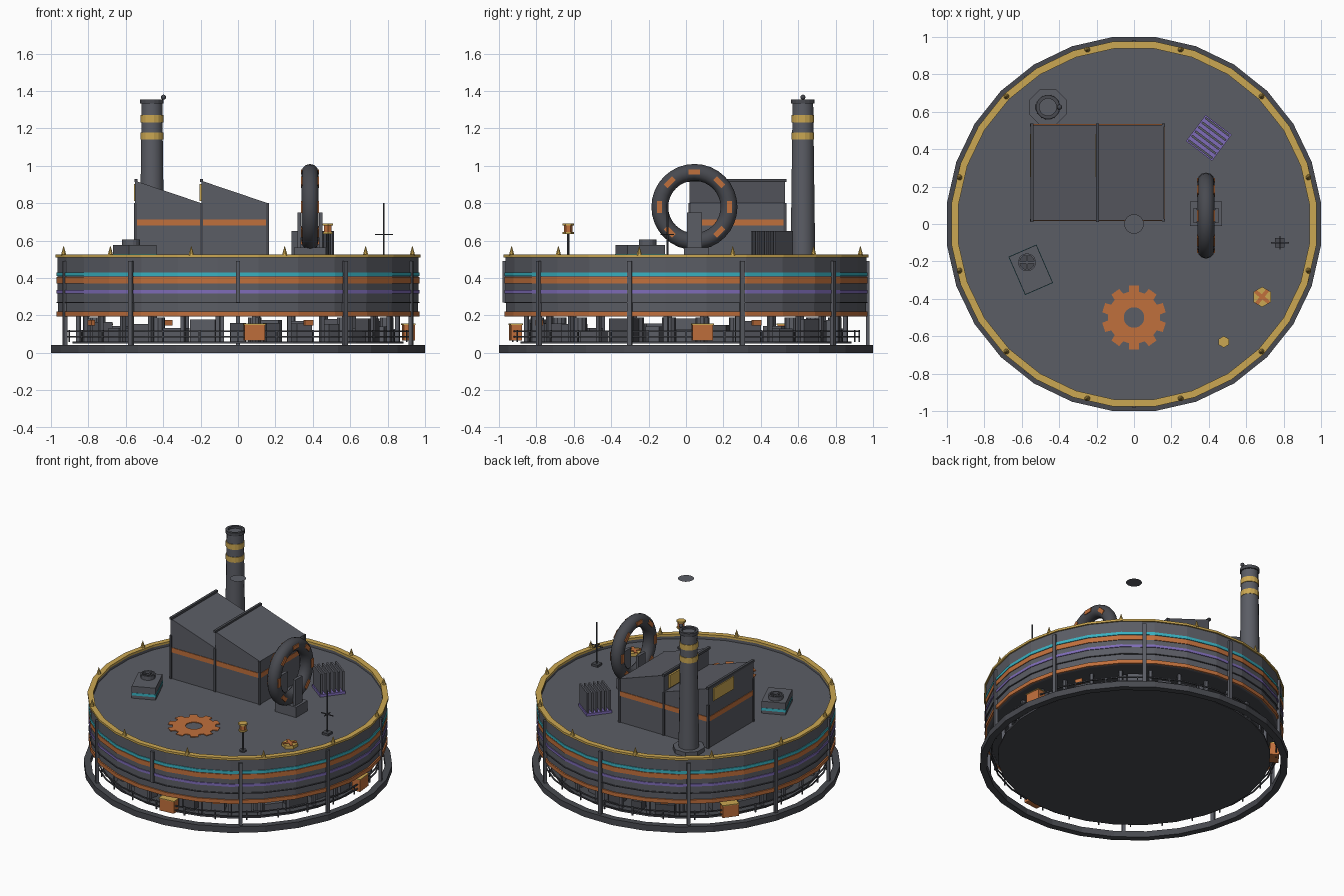
import bpy, bmesh, random
from math import sin, cos, pi, radians
from mathutils import Matrix, Vector

if "Cube" in bpy.data.objects:
    bpy.data.objects.remove(bpy.data.objects["Cube"])
random.seed(4)


def material(name, rgb):
    m = bpy.data.materials.new(name)
    m.use_nodes = True
    m.diffuse_color = (*rgb, 1)
    m.node_tree.nodes["Principled BSDF"].inputs["Base Color"].default_value = (*rgb, 1)
    return m


GREY = material("slate grey", (0.105, 0.11, 0.13))
DARK = material("dark steel", (0.065, 0.068, 0.08))
GOLD = material("brass yellow", (0.60, 0.39, 0.085))
ORANGE = material("copper orange", (0.53, 0.16, 0.045))
CYAN = material("cyan", (0.04, 0.44, 0.53))
PURPLE = material("violet", (0.21, 0.15, 0.48))


def finish(bm, name, mat, smooth=False):
    bmesh.ops.recalc_face_normals(bm, faces=bm.faces)
    me = bpy.data.meshes.new(name)
    bm.to_mesh(me)
    bm.free()
    me.materials.append(mat)
    ob = bpy.data.objects.new(name, me)
    bpy.context.collection.objects.link(ob)
    if smooth:
        for o in bpy.context.selected_objects:
            o.select_set(False)
        ob.select_set(True)
        bpy.context.view_layer.objects.active = ob
        bpy.ops.object.shade_smooth_by_angle(angle=radians(40))
    return ob


def box(name, mat, loc, size, turn=0, rot=None):
    bm = bmesh.new()
    bmesh.ops.create_cube(bm, size=1)
    m = rot or Matrix.Rotation(turn, 4, 'Z')
    bm.transform(Matrix.Translation(loc) @ m @ Matrix.Diagonal((*size, 1)))
    return finish(bm, name, mat)


def lathe(name, mat, profile, n=28, at=(0, 0), smooth=False):
    """Revolve a closed (radius, z) loop; radius is measured to the flats."""
    bm = bmesh.new()
    k = 1 / cos(pi / n)
    rings = []
    for i in range(n):
        a = (i + 0.5) * 2 * pi / n
        rings.append([bm.verts.new((at[0] + r * k * cos(a), at[1] + r * k * sin(a), z))
                      for r, z in profile])
    for i in range(n):
        p, q = rings[i], rings[(i + 1) % n]
        for j in range(len(profile)):
            l = (j + 1) % len(profile)
            if profile[j][0] or profile[l][0]:
                bm.faces.new((p[j], q[j], q[l], p[l]))
    bmesh.ops.remove_doubles(bm, verts=bm.verts, dist=1e-5)
    return finish(bm, name, mat, smooth)


def band(name, mat, r0, r1, z0, z1, **kw):
    return lathe(name, mat, [(r0, z0), (r1, z0), (r1, z1), (r0, z1)], **kw)


def disc(name, mat, r, z0, z1, **kw):
    return band(name, mat, 0, r, z0, z1, **kw)


def polar(r, a, z):
    return (r * cos(a), r * sin(a), z)


# Base ring, floor and drum
band("base_ring", DARK, 0.955, 1.0, 0, 0.043)
disc("lower_floor", DARK, 0.885, 0.05, 0.062)
disc("drum_underside", DARK, 0.95, 0.2, 0.212)
band("drum_lower_wall", GREY, 0.94, 0.962, 0.198, 0.27)
band("drum_upper_wall", GREY, 0.94, 0.966, 0.268, 0.512)
disc("deck", GREY, 0.945, 0.47, 0.49)
band("rim", GOLD, 0.938, 0.976, 0.51, 0.525)
for name, mat, z0, z1 in (("cyan_stripe", CYAN, 0.41, 0.43), ("orange_stripe", ORANGE, 0.372, 0.405),
                          ("violet_stripe", PURPLE, 0.318, 0.336), ("bottom_stripe", ORANGE, 0.195, 0.222),
                          ("wall_seam", DARK, 0.266, 0.273)):
    band(name, mat, 0.96, 0.971, z0, z1)

# Rim spikes and outer posts
for i in range(12):
    x, y, _ = polar(0.965, radians(15 + 30 * i), 0)
    lathe("rim_spike", GOLD, [(0, 0.52), (0.015, 0.52), (0.007, 0.55), (0, 0.573)], n=8, at=(x, y))
for i in range(10):
    a = radians(-90 + 36 * i)
    z0 = 0.27 if i == 0 else 0.04
    box("outer_post", GREY, polar(0.972, a, (z0 + 0.49) / 2), (0.02, 0.024, 0.49 - z0), a)

# Open lower storey: rails, machines, columns and cabinets
for z in (0.085, 0.115):
    band("guard_rail", DARK, 0.922, 0.93, z - 0.004, z + 0.004)
for i in range(28):
    a = 2 * pi * i / 28
    box("rail_post", DARK, polar(0.925, a, 0.09), (0.008, 0.008, 0.065), a)
    box("column", GREY, polar(0.86, a + 0.1, 0.131), (0.022, 0.022, 0.14), a)
    h = random.uniform(0.05, 0.125)
    box("machine", random.choice((GREY, GREY, DARK)), polar(random.uniform(0.76, 0.83), a, 0.06 + h / 2),
        (0.08, random.uniform(0.07, 0.14), h), a)
    if i % 3 == 0:
        x, y, _ = polar(0.8, a + 0.11, 0)
        disc("tank", GREY, 0.035, 0.06, 0.19, n=10, at=(x, y))
    if i % 7 == 2:
        box("machine_panel", ORANGE, polar(0.87, a, 0.16), (0.02, 0.05, 0.03), a)
for deg in (-84.5, 5.5, 143):
    a = radians(deg)
    box("cabinet", ORANGE, polar(0.915, a, 0.108), (0.06, 0.11, 0.085), a)
    box("cabinet_lid", GOLD, polar(0.915, a, 0.153), (0.066, 0.116, 0.006), a)

# Sawtooth factory hall
bm = bmesh.new()
outline = [(-0.55, 0.49), (0.16, 0.49), (0.16, 0.80), (-0.195, 0.92), (-0.195, 0.80), (-0.55, 0.92)]
front = bm.faces.new([bm.verts.new((x, 0.02, z)) for x, z in outline])
side = bmesh.ops.extrude_face_region(bm, geom=[front])
bmesh.ops.translate(bm, verts=[g for g in side["geom"] if isinstance(g, bmesh.types.BMVert)], vec=(0, 0.51, 0))
finish(bm, "factory_hall", GREY)
box("hall_band", ORANGE, (-0.195, 0.275, 0.697), (0.718, 0.518, 0.034))
for x in (-0.545, -0.195):
    box("ridge_cap", DARK, (x, 0.275, 0.922), (0.018, 0.526, 0.016))
    box("clerestory_window", GOLD, (x - 0.004, 0.365, 0.857), (0.016, 0.23, 0.09))
for x in (-0.548, -0.195, 0.157):
    for y in (0.02, 0.53):
        box("hall_post", DARK, (x, y, 0.645), (0.015, 0.015, 0.31))

# Chimney
c = (-0.46, 0.625)
lathe("chimney", GREY, [(0, 0.49), (0.066, 0.49), (0.055, 1.34), (0, 1.34)], n=16, at=c, smooth=True)
disc("chimney_foot", GREY, 0.098, 0.49, 0.52, n=8, at=c)
band("chimney_cap", DARK, 0.045, 0.063, 1.332, 1.355, n=16, at=c)
for z in (1.16, 1.252):
    band("chimney_band", GOLD, 0.04, 0.0605, z - 0.019, z + 0.019, n=16, at=c)
bm = bmesh.new()
bmesh.ops.create_icosphere(bm, subdivisions=2, radius=0.014,
                           matrix=Matrix.Translation((c[0] + 0.062, c[1], 1.367)))
finish(bm, "chimney_lamp", DARK, True)

# Thin disc floating over the centre
bm = bmesh.new()
bmesh.ops.create_circle(bm, cap_ends=True, segments=24, radius=0.052,
                        matrix=Matrix.Translation((0, 0, 1.362)))
finish(bm, "hovering_disc", GREY)

# Upright coil with clamps and a stand
hub = Vector((0.385, 0.045, 0.78))
bpy.ops.mesh.primitive_torus_add(major_radius=0.185, minor_radius=0.045, major_segments=32,
                                 minor_segments=12, location=hub, rotation=(0, pi / 2, 0))
coil = bpy.context.object
coil.name = "coil_ring"
coil.data.materials.append(DARK)
bpy.ops.object.shade_smooth_by_angle(angle=radians(40))
for i in range(8):
    turn = Matrix.Rotation(i * pi / 4, 4, 'X')
    box("coil_clamp", ORANGE, hub + turn @ Vector((0, 0, 0.187)), (0.094, 0.062, 0.028), rot=turn)
box("coil_base", GREY, (0.385, 0.055, 0.527), (0.17, 0.13, 0.075))
for s in (-1, 1):
    box("coil_cheek", GREY, (0.385 + s * 0.058, 0.045, 0.645), (0.02, 0.08, 0.21))

# Finned radiator
a = radians(-37)
r = Matrix.Rotation(a, 4, 'Z')
mid = Vector((0.4, 0.46, 0))
box("radiator_base", PURPLE, mid + Vector((0, 0, 0.499)), (0.175, 0.175, 0.018), a)
for i in range(6):
    box("radiator_fin", GREY, mid + r @ Vector((0, -0.075 + 0.03 * i, 0.578)), (0.16, 0.012, 0.145), a)

# Ventilation unit with fan
a = radians(23.5)
v = (-0.552, -0.245)
box("vent_unit", GREY, (*v, 0.533), (0.16, 0.22, 0.086), a)
box("vent_trim", CYAN, (*v, 0.52), (0.164, 0.224, 0.018), a)
f = (-0.572, -0.205)
band("fan_housing", GREY, 0.038, 0.047, 0.57, 0.605, n=16, at=f)
disc("fan_bottom", DARK, 0.04, 0.57, 0.585, n=16, at=f)
for t in (0, pi / 2):
    box("fan_blade", GREY, (*f, 0.595), (0.084, 0.01, 0.006), t)

# Flat gear emblem on the deck
gear_profile = []
for i in range(10):
    for da, rad in ((-0.2, 0.14), (-0.15, 0.172), (0.15, 0.172), (0.2, 0.14)):
        gear_profile.append((2 * pi * (i + 0.5) / 10 + da, rad))
bm = bmesh.new()
outer = [bm.verts.new((rad * cos(t), rad * sin(t) - 0.5, 0.495)) for t, rad in gear_profile]
inner = [bm.verts.new((0.055 * cos(t), 0.055 * sin(t) - 0.5, 0.495)) for t, _ in gear_profile]
for i in range(len(outer)):
    j = (i + 1) % len(outer)
    bm.faces.new((outer[i], outer[j], inner[j], inner[i]))
gear = finish(bm, "gear_plate", ORANGE)
solid = gear.modifiers.new("thickness", 'SOLIDIFY')
solid.thickness = 0.005

# Hexagonal hatch with orange cross
h = (0.685, -0.39)
disc("hatch", GOLD, 0.047, 0.49, 0.512, n=6, at=h)
for t in (pi / 4, -pi / 4):
    box("hatch_cross", ORANGE, (*h, 0.514), (0.095, 0.02, 0.008), t + 0.1)

# Lantern on a pole
p = (0.48, -0.63)
disc("lantern_foot", DARK, 0.022, 0.49, 0.5, n=8, at=p)
disc("lantern_pole", DARK, 0.006, 0.49, 0.64, n=8, at=p)
disc("lantern_tray", GOLD, 0.026, 0.636, 0.646, n=6, at=p)
disc("lantern_glass", ORANGE, 0.02, 0.646, 0.68, n=6, at=p)
disc("lantern_cap", GOLD, 0.027, 0.68, 0.693, n=6, at=p)

# Antenna mast
m = (0.78, -0.1)
box("mast_foot", DARK, (*m, 0.498), (0.05, 0.05, 0.016))
disc("mast", DARK, 0.0045, 0.49, 0.8, n=6, at=m)
box("mast_arm_x", DARK, (*m, 0.632), (0.095, 0.006, 0.006))
box("mast_arm_y", DARK, (*m, 0.632), (0.006, 0.07, 0.006))
